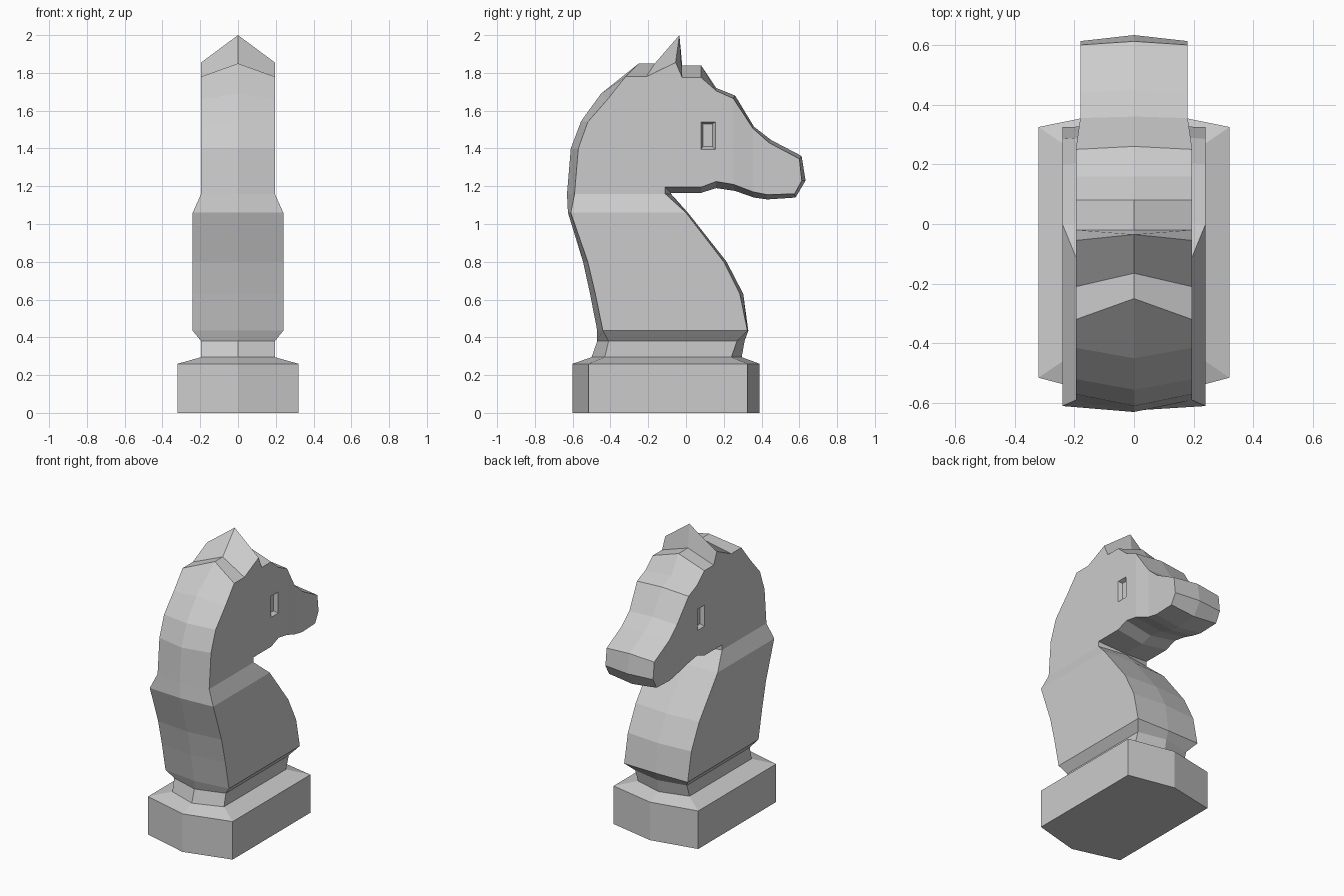
import bpy, bmesh

if "Cube" in bpy.data.objects:
    bpy.data.objects.remove(bpy.data.objects["Cube"])


def finish(name, bm):
    bmesh.ops.recalc_face_normals(bm, faces=bm.faces[:])
    mesh = bpy.data.meshes.new(name)
    bm.to_mesh(mesh)
    bm.free()
    ob = bpy.data.objects.new(name, mesh)
    bpy.context.collection.objects.link(ob)
    return ob


def stack(name, rings, cap_bottom=False):
    """Stack six-sided rings: z, half width, back mid, back side, front side, front mid."""
    bm = bmesh.new()
    loops = []
    for z, w, bc, bs, fs, fc in rings:
        pts = [(0, bc), (w, bs), (w, fs), (0, fc), (-w, fs), (-w, bs)]
        loops.append([bm.verts.new((x, y, z)) for x, y in pts])
    for a, b in zip(loops, loops[1:]):
        for i in range(6):
            j = (i + 1) % 6
            bm.faces.new((a[i], a[j], b[j], b[i]))
    if cap_bottom:
        bm.faces.new(loops[0][::-1])
    return finish(name, bm)


# Plinth with chamfer and narrow waist
stack("base", [
    (0.00, .32, -.60, -.515, .325, .39),
    (0.26, .32, -.60, -.515, .325, .39),
    (0.295, .195, -.50, -.43, .24, .295),
    (0.38, .195, -.47, -.41, .27, .31),
    (0.435, .24, -.47, -.44, .325, .33),
], cap_bottom=True)

# Neck and chest
stack("chest", [
    (0.435, .24, -.47, -.44, .325, .33),
    (0.63, .24, -.508, -.48, .285, .303),
    (0.80, .24, -.545, -.52, .20, .215),
    (1.06, .24, -.625, -.61, 0.0, .01),
    (1.16, .195, -.63, -.59, -.11, -.08),
])

# Head outline: ridge y, ridge z, side y, side z (mane, ear, face, muzzle, jaw)
outline = [
    (-.63, 1.16, -.59, 1.16), (-.61, 1.40, -.57, 1.40),
    (-.555, 1.545, -.52, 1.54), (-.45, 1.69, -.415, 1.66),
    (-.25, 1.85, -.32, 1.78), (-.165, 1.85, -.21, 1.78),
    (-.035, 2.0, -.055, 1.855), (-.02, 1.84, -.02, 1.775),
    (.08, 1.84, .08, 1.775), (.16, 1.72, .16, 1.705),
    (.26, 1.68, .25, 1.665), (.36, 1.515, .355, 1.505),
    (.45, 1.445, .44, 1.43), (.612, 1.36, .60, 1.345),
    (.633, 1.23, .613, 1.23), (.58, 1.14, .575, 1.16),
    (.43, 1.13, .43, 1.155), (.36, 1.14, .355, 1.17),
    (.26, 1.175, .25, 1.21), (.16, 1.19, .16, 1.225),
    (.08, 1.165, .08, 1.195), (-.08, 1.165, -.11, 1.195),
    (-.08, 1.16, -.11, 1.16),
]
bm = bmesh.new()
ridge = [bm.verts.new((0, p[0], p[1])) for p in outline]
n = len(outline)
for s in (1, -1):
    side = [bm.verts.new((s * (.18 if p[2] > .3 else .195), p[2], p[3])) for p in outline]
    for i in range(n):
        j = (i + 1) % n
        bm.faces.new((ridge[i], ridge[j], side[j], side[i]))
    bm.faces.new(side[:11] + side[18:])                      # cheek and neck
    bm.faces.new((side[10], side[11], side[17], side[18]))   # taper
    bm.faces.new(side[11:18])                                # muzzle
head = finish("head", bm)

# Eye recesses with sloped walls, cut on both sides
bm = bmesh.new()
for s in (1, -1):
    verts = []
    for x, y0, y1, z0, z1 in ((.17, .09, .14, 1.41, 1.53), (.22, .07, .17, 1.38, 1.55)):
        verts += [bm.verts.new((s * x, y, z)) for y in (y0, y1) for z in (z0, z1)]
    bmesh.ops.convex_hull(bm, input=verts)
cutter = finish("eye_cutter", bm)
cutter.hide_render = True
cutter.display_type = 'WIRE'
mod = head.modifiers.new("eyes", 'BOOLEAN')
mod.operation = 'DIFFERENCE'
mod.solver = 'EXACT'
mod.object = cutter
